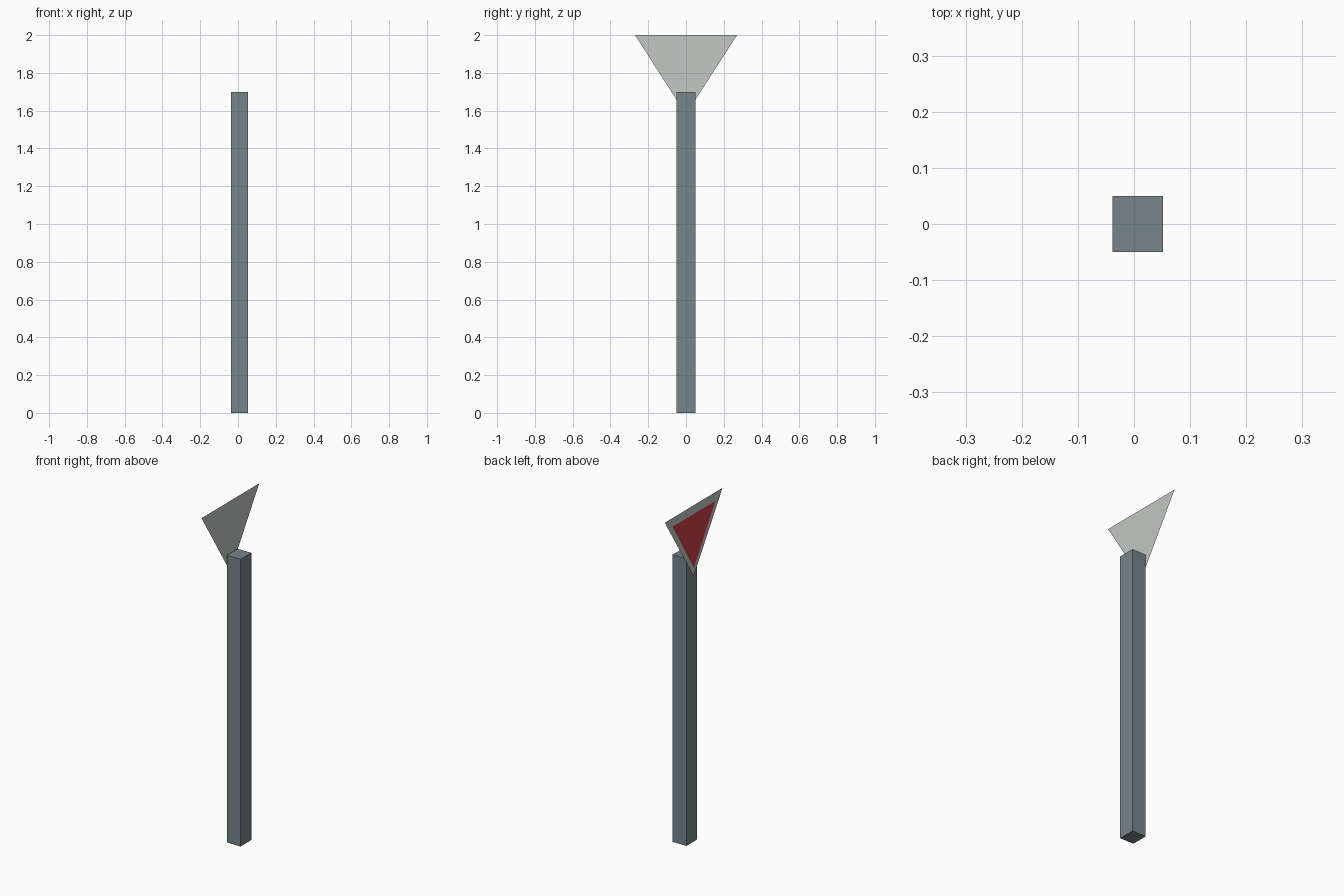
import bpy
import bmesh

default = bpy.data.objects.get("Cube")
if default:
    bpy.data.objects.remove(default, do_unlink=True)


def material(name, r, g, b):
    # Colours are given as 0-255 screen values and converted to linear
    def lin(c):
        c /= 255
        return c / 12.92 if c <= 0.04045 else ((c + 0.055) / 1.055) ** 2.4
    colour = (lin(r), lin(g), lin(b), 1)
    mat = bpy.data.materials.new(name)
    mat.use_nodes = True
    mat.diffuse_color = colour
    mat.node_tree.nodes["Principled BSDF"].inputs["Base Color"].default_value = colour
    return mat


def finish(name, bm, mat):
    mesh = bpy.data.meshes.new(name)
    bm.to_mesh(mesh)
    bm.free()
    mesh.materials.append(mat)
    obj = bpy.data.objects.new(name, mesh)
    bpy.context.collection.objects.link(obj)
    return obj


def triangle(name, x, half_width, top, tip, mat):
    # Flat downward-pointing triangle facing -x
    bm = bmesh.new()
    points = [(x, half_width, top), (x, 0, tip), (x, -half_width, top)]
    face = bm.faces.new([bm.verts.new(p) for p in points])
    face.normal_update()
    if face.normal.x > 0:
        face.normal_flip()
    return finish(name, bm, mat)


slate = material("slate grey", 118, 133, 138)
pale = material("pale grey", 194, 200, 195)
red = material("sign red", 206, 65, 73)

# Square post
bm = bmesh.new()
bmesh.ops.create_cube(bm, size=1)
bmesh.ops.scale(bm, vec=(0.09, 0.1, 1.7), verts=bm.verts)
bmesh.ops.translate(bm, vec=(0.007, 0, 0.85), verts=bm.verts)
finish("post", bm, slate)

# Sign plate with its red centre
triangle("sign_plate", -0.05, 0.27, 2.0, 1.58, pale)
triangle("sign_centre", -0.052, 0.2, 1.95, 1.63, red)
